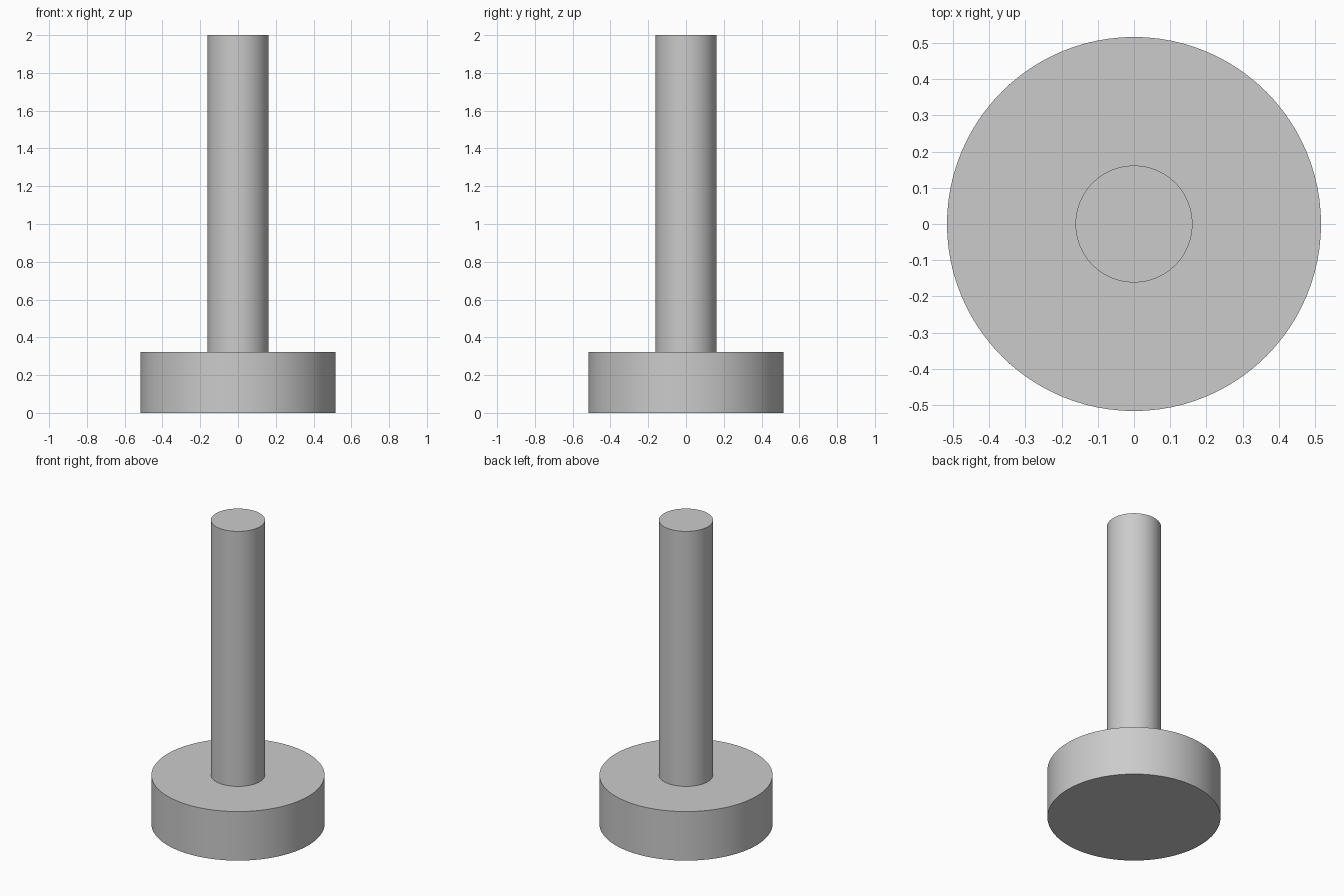
import bpy
import math

cube = bpy.data.objects.get("Cube")
if cube:
    bpy.data.objects.remove(cube, do_unlink=True)

# Plain grey material
grey = bpy.data.materials.new("light_grey")
grey.use_nodes = True
colour = (0.6, 0.6, 0.6, 1.0)
grey.diffuse_color = colour
grey.node_tree.nodes["Principled BSDF"].inputs["Base Color"].default_value = colour


def cylinder(name, radius, bottom, top):
    bpy.ops.mesh.primitive_cylinder_add(
        vertices=96, radius=radius, depth=top - bottom,
        location=(0, 0, (bottom + top) / 2))
    obj = bpy.context.object
    obj.name = name
    obj.data.materials.append(grey)
    bpy.ops.object.shade_smooth_by_angle(angle=math.radians(30))
    return obj


# Wide round base with a slim shaft standing on it
BASE_TOP = 0.3226
cylinder("round_base", 0.516, 0, BASE_TOP)
cylinder("shaft", 0.1613, BASE_TOP, 2)
